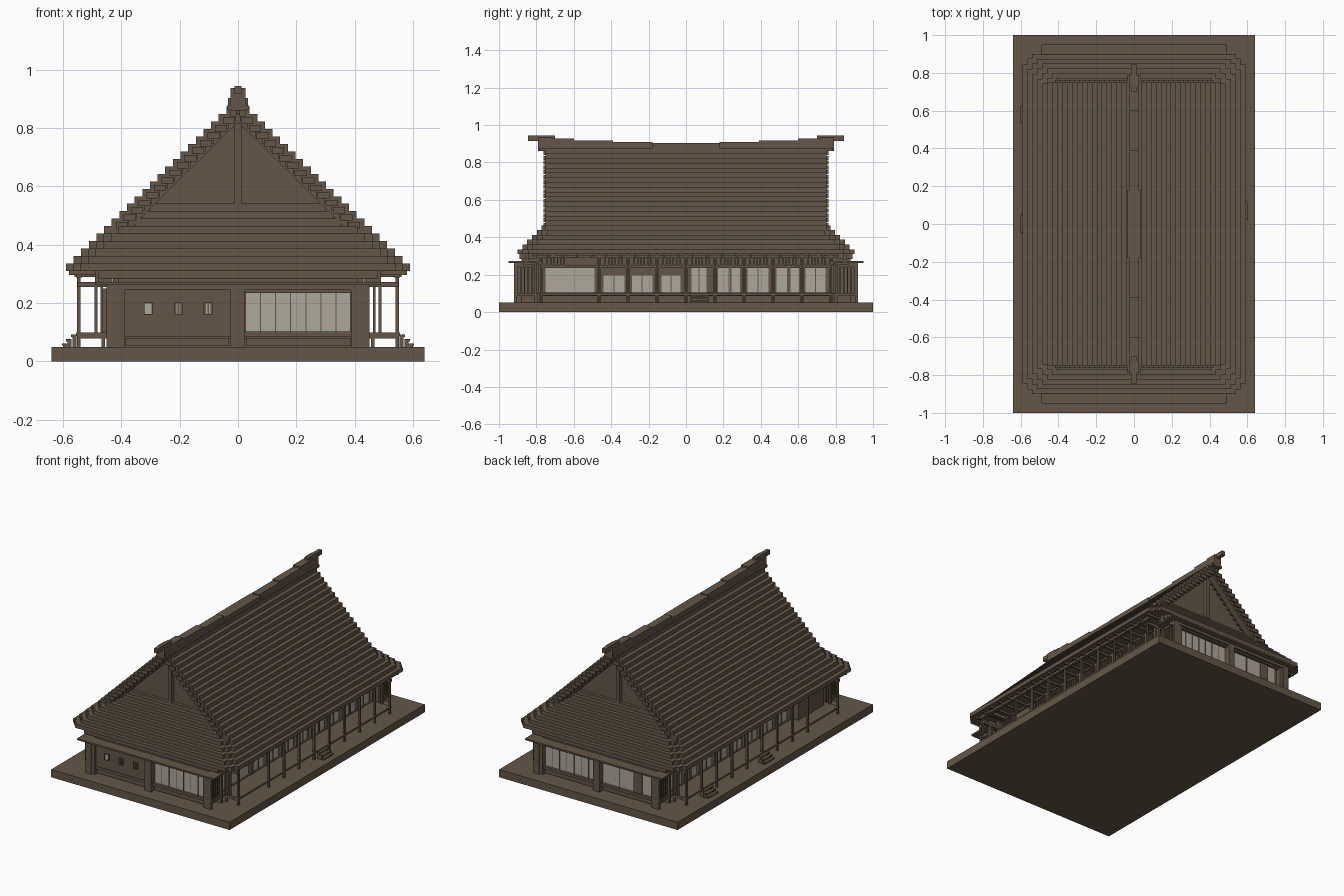
import bpy, bmesh

if "Cube" in bpy.data.objects:
    bpy.data.objects.remove(bpy.data.objects["Cube"])


def material(name, rgb):
    m = bpy.data.materials.new(name)
    m.diffuse_color = (*rgb, 1)
    m.use_nodes = True
    m.node_tree.nodes["Principled BSDF"].inputs["Base Color"].default_value = m.diffuse_color
    return m


WOOD = material("weathered_brown", (0.125, 0.094, 0.062))
PAPER = material("pale_paper", (0.42, 0.39, 0.33))


def finish(name, bm, mat):
    bmesh.ops.recalc_face_normals(bm, faces=bm.faces)
    me = bpy.data.meshes.new(name)
    bm.to_mesh(me)
    bm.free()
    me.materials.append(mat)
    ob = bpy.data.objects.new(name, me)
    bpy.context.collection.objects.link(ob)
    return ob


def prism(bm, pts, a, b, axis="z"):
    """Extrude a polygon from a to b; points are xy for axis z, xz for axis y."""
    place = (lambda p, d: (p[0], p[1], d)) if axis == "z" else (lambda p, d: (p[0], d, p[1]))
    lo = [bm.verts.new(place(p, a)) for p in pts]
    hi = [bm.verts.new(place(p, b)) for p in pts]
    bm.faces.new(lo)
    bm.faces.new(hi[::-1])
    n = len(pts)
    for i in range(n):
        bm.faces.new((lo[i], lo[(i + 1) % n], hi[(i + 1) % n], hi[i]))


def box(bm, x0, x1, y0, y1, z0, z1):
    prism(bm, [(x0, y0), (x1, y0), (x1, y1), (x0, y1)], z0, z1)


def boxes(name, items, mat=WOOD, sides_x=(1,), sides_y=(1,)):
    """Boxes, optionally repeated across x = 0 and y = 0."""
    bm = bmesh.new()
    for x0, x1, y0, y1, z0, z1 in items:
        for sx in sides_x:
            for sy in sides_y:
                xs, ys = sorted((sx * x0, sx * x1)), sorted((sy * y0, sy * y1))
                box(bm, *xs, *ys, z0, z1)
    return finish(name, bm, mat)


BOTH = (1, -1)

# Ground slab and house body
boxes("base_slab", [(-.64, .64, -1, 1, 0, .05)])
boxes("house_body", [(-.41, .41, -.88, .88, .05, .31)])

# Hipped lower roof: stacked courses with stepped corners
STEP, RUN = .0256, .0262
bm = bmesh.new()
for i in range(9):
    hx = .59 - RUN * i - (.03 if i > 5 else 0)
    hy = .90 - STEP * i
    q = [(hx, hy - .055), (hx - .025, hy - .055), (hx - .025, hy - .025),
         (hx - .05, hy - .025), (hx - .05, hy)]
    half = q + [(-x, y) for x, y in reversed(q)]
    prism(bm, half + [(-x, -y) for x, y in half], .31 + STEP * i, .31 + STEP * (i + 1))
finish("hip_roof_courses", bm, WOOD)

# Steep upper roof: long stepped strips with slim end caps
strips, caps = [], []
for i in range(5, 22):
    hx, z = .59 - RUN * i, .31 + STEP * i
    strips.append((max(hx - .06, 0), hx, -.75, .75, z, z + STEP))
    if i > 5:
        caps.append((max(hx - .055, .005), hx - .014, .75, .762, z - .008, z + STEP - .012))
boxes("upper_roof_strips", strips, sides_x=BOTH)
boxes("roof_end_caps", caps, sides_x=BOTH, sides_y=BOTH)

# Gable walls, rake boards and centre posts
bm = bmesh.new()
for s in BOTH:
    prism(bm, [(-.36, .52), (.36, .52), (0, .875)], s * .66, s * .675, "y")
    for m in BOTH:
        prism(bm, [(m * .40, .455), (m * .37, .455), (0, .82), (0, .85)], s * .70, s * .742, "y")
finish("gable_walls_and_rakes", bm, WOOD)
boxes("gable_post", [(-.012, .012, .67, .70, .54, .83)], sides_y=BOTH)

# Sagging ridge beam made of stepped lengths
ridge = [(-.035, .035, -.18, .18, .865, .903)]
ends = [(0.18, .39, .909), (.39, .60, .918), (.60, .785, .929)]
for s in BOTH:
    for y0, y1, top in ends:
        ridge.append((-.025, .025, *sorted((s * y0, s * y1)), .872, top))
        ridge.append((-.036, .036, *sorted((s * y0, s * y1)), .862, .878))
    ridge.append((-.025, .025, *sorted((s * .72, s * .79)), .86, .937))
    ridge.append((-.012, .012, *sorted((s * .70, s * .845)), .916, .944))
boxes("ridge_beam", ridge)

# Low pent eaves at the ends with their beams and brackets
boxes("pent_eaves", [(-.49, .49, .80, .95, .262, .272),
                     (-.48, .48, .80, .89, .285, .31),
                     (-.45, .45, .87, .92, .245, .262)], sides_y=BOTH)
boxes("eave_brackets", [(.41, .55, .77, .79, .255, .272), (.43, .49, .84, .86, .272, .31),
                        (.41, .56, .70, .72, .29, .31)], sides_x=BOTH, sides_y=BOTH)

# Porches along both long sides
posts_y = [-.775 + .155 * i for i in range(11) if i != 1]
porch = [(.41, .555, -.78, .78, .088, .1), (.535, .555, -.80, .80, .288, .304)]
for y in posts_y:
    porch.append((.54, .552, y - .006, y + .006, .05, .31))
    porch.append((.42, .54, y - .006, y + .006, .078, .09))
    porch.append((.455, .467, y - .006, y + .006, .05, .09))
boxes("porch", porch, sides_x=BOTH)
boxes("porch_rafters", [(.40, .58, -.82 + .0775 * i, -.81 + .0775 * i, .297, .312)
                        for i in range(22)], sides_x=BOTH)

# Porch stairs
stairs = []
for s, y in ((1, .07), (-1, .0), (-1, .58)):
    for x, z in ((.553, .088), (.57, .073), (.585, .058)):
        stairs.append((*sorted((s * x, s * (x + .019))), y - .045, y + .045, z - .004, z + .004))
    for e in (-.047, .043):
        for x, z in ((.553, .09), (.57, .075), (.585, .06)):
            stairs.append((*sorted((s * x, s * (x + .014))), y + e, y + e + .006, .05, z))
boxes("porch_stairs", stairs)

# Side wall posts, rails and carved transom slats
frame = [(.41, .428, y - .011, y + .011, .05, .31) for y in posts_y]
frame += [(.41, .424, -.78, .78, .236, .252), (.41, .424, -.78, .78, .086, .104),
          (.41, .424, -.78, .78, .298, .31)]
frame += [(.41, .42, y + .03 + .018 * k, y + .037 + .018 * k, .252, .298)
          for y in posts_y[:-1] for k in range(6)]
boxes("side_wall_frame", frame, sides_x=BOTH)

# Paper screens on the side walls, with thin bars
spans = [(-.75, -.49, .236), (-.44, -.33, .195), (-.29, -.18, .195), (-.13, -.03, .195),
         (.03, .11, .24), (.17, .29, .236), (.33, .44, .236), (.485, .605, .236),
         (.64, .745, .236)]
boxes("right_screens", [(.41, .414, a, b, .102, t) for a, b, t in spans], PAPER)
boxes("left_screens", [(-.414, -.41, a, b, .102, t) for a, b, t in spans[1:]], PAPER)
bars = []
for a, b, t in spans[1:]:
    mid = (a + b) / 2
    bars.append((.412, .418, mid - .003, mid + .003, .1, t))
bars += [(.412, .419, .235, .243, .1, .24), (.412, .419, .54, .56, .1, .24)]
boxes("side_screen_bars", bars, sides_x=BOTH)

# Shutter boxes on the porches
boxes("shutter_boxes", [(-.47, -.41, -.74, -.48, .09, .25), (-.45, -.41, -.82, -.78, .05, .25)])

# Slatted corner bays at the four corners
bay = [(.41, .45, .905, .92, .05, .255), (.41, .45, .795, .81, .05, .25),
       (.41, .448, .81, .905, .24, .255), (.41, .448, .81, .905, .085, .1)]
bay += [(.425, .443, .82 + .02 * k, .827 + .02 * k, .1, .24) for k in range(5)]
bay += [(.462, .472, .78, .80, .1, .26), (.482, .492, .77, .79, .1, .26)]
boxes("corner_bays", bay, sides_x=BOTH, sides_y=BOTH)

# Posts, rails and skirting of the two end walls
end = [(-.025, .022, .88, .92, .05, .25), (-.42, -.388, .88, .915, .05, .25),
       (.388, .42, .88, .915, .05, .25), (-.41, .41, .88, .905, .235, .25),
       (-.41, .41, .88, .905, .085, .102), (-.385, -.03, .88, .892, .055, .08),
       (.027, .385, .88, .892, .055, .08)]
boxes("end_wall_frame", end, sides_y=BOTH)
boxes("front_plaster_panel", [(-.388, -.025, -.90, -.88, .102, .248)])

# End wall screens and bars
boxes("front_screen", [(.025, .385, -.888, -.88, .102, .236)], PAPER)
boxes("back_screens", [(.025, .385, .88, .888, .102, .236),
                       (-.25, -.025, .88, .888, .102, .236),
                       (-.37, -.31, .88, .888, .102, .236)], PAPER)
boxes("end_screen_bars", [(.075 + .052 * k, .078 + .052 * k, .882, .891, .1, .236)
                          for k in range(6)], sides_y=BOTH)
boxes("back_door_posts", [(-.31, -.25, .88, .895, .1, .236), (-.15, -.143, .88, .892, .1, .236)])

# Three little front windows with frames
win, fr = [], []
for k, x in enumerate((-.308, -.205, -.103)):
    win.append((x - .013, x + .013, -.903, -.90, .163, .199))
    for e in (-.015, .012):
        fr.append((x + e, x + e + .003, -.908, -.90, .16, .202))
    for z in (.16, .199):
        fr.append((x - .015, x + .015, -.908, -.90, z, z + .003))
    if k:
        fr += [(x - .012 + .01 * j, x - .006 + .01 * j, -.907, -.90, .16, .2) for j in range(3)]
boxes("small_windows", win, PAPER)
boxes("small_window_frames", fr)
